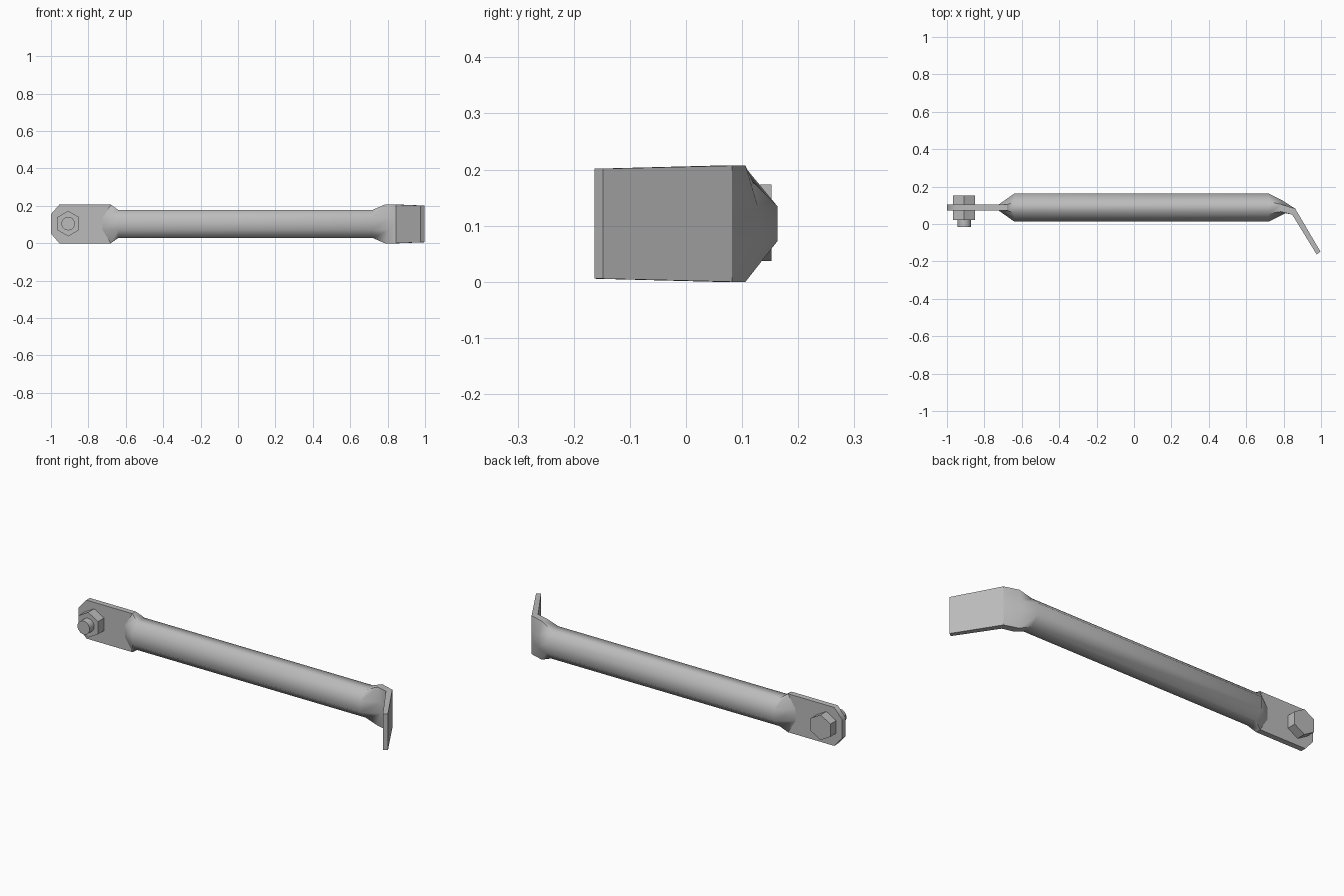
import bpy, bmesh
from math import pi, radians
from mathutils import Matrix, Vector

if "Cube" in bpy.data.objects:
    bpy.data.objects.remove(bpy.data.objects["Cube"], do_unlink=True)

steel = bpy.data.materials.new("grey steel")
steel.use_nodes = True
GREY = (0.5, 0.5, 0.5, 1)
steel.diffuse_color = GREY
steel.node_tree.nodes["Principled BSDF"].inputs["Base Color"].default_value = GREY

MID_Y, MID_Z = 0.088, 0.1035
RADIUS, HALF_SIDE = 0.075, 0.031
TAB_HALF, TAB_HEIGHT = 0.015, 0.1035


def finish(bm, name, angle=50):
    """Make an object, smooth except at steep or already marked edges."""
    bmesh.ops.recalc_face_normals(bm, faces=bm.faces)
    for face in bm.faces:
        face.smooth = True
    for edge in bm.edges:
        if edge.calc_face_angle(0) > radians(angle):
            edge.smooth = False
    mesh = bpy.data.meshes.new(name)
    bm.to_mesh(mesh)
    bm.free()
    mesh.materials.append(steel)
    obj = bpy.data.objects.new(name, mesh)
    bpy.context.collection.objects.link(obj)
    return obj


def ring(front, front_rim, back_rim, back, mid_z=HALF_SIDE, rim_z=TAB_HEIGHT):
    """Eight points around the bar; each argument is (x, y), mirrored in z."""
    upper = [(*front, mid_z), (*front_rim, rim_z), (*back_rim, rim_z), (*back, mid_z)]
    lower = [(x, y, -z) for x, y, z in reversed(upper)]
    return [Vector((x, y, z + MID_Z)) for x, y, z in upper + lower]


def tube_ring(x):
    near, far = MID_Y - RADIUS, MID_Y + RADIUS
    return ring((x, near), (x, MID_Y - HALF_SIDE), (x, MID_Y + HALF_SIDE), (x, far),
                rim_z=RADIUS)


def tab_ring(x_mid, x_rim, **heights):
    near, far = MID_Y - TAB_HALF, MID_Y + TAB_HALF
    return ring((x_mid, near), (x_rim, near), (x_rim, far), (x_mid, far), **heights)


# Octagonal tube pressed flat at both ends, the left end bent forward
rings = [
    tab_ring(-1, -1, rim_z=0.052),
    tab_ring(-0.955, -0.955),
    tab_ring(-0.725, -0.68),
    tube_ring(-0.64),
    tube_ring(0.72),
    ring((0.81, 0.058), (0.785, 0.066), (0.785, 0.106), (0.79, 0.128)),
    ring((0.846, 0.05), (0.846, 0.05), (0.862, 0.082), (0.862, 0.082)),
    ring((0.977, -0.163), (0.977, -0.163), (0.997, -0.148), (0.997, -0.148), rim_z=0.098),
]
bm = bmesh.new()
loops = [[bm.verts.new(p) for p in points] for points in rings]
for a, b in zip(loops, loops[1:]):
    for i in range(8):
        j = (i + 1) % 8
        bm.faces.new((a[i], a[j], b[j], b[i]))
bm.faces.new(loops[0])
bm.faces.new(loops[-1])
# Crisp creases where the tube meets the tab and at the bend
for crease in (loops[2], loops[6]):
    for i in range(8):
        bm.edges.get((crease[i], crease[(i + 1) % 8])).smooth = False
finish(bm, "flattened_tube_bar")


# Bolt through the flat tab
def prism(name, sides, radius, y_front, y_back, angle):
    bm = bmesh.new()
    turn = Matrix.Translation((-0.908, (y_front + y_back) / 2, 0.105)) @ Matrix.Rotation(pi / 2, 4, "X")
    spin = Matrix.Rotation(pi / 2, 4, "Z")
    bmesh.ops.create_cone(bm, cap_ends=True, segments=sides, radius1=radius, radius2=radius,
                          depth=y_back - y_front, matrix=turn @ spin)
    # Orient hexagons so that a corner points straight up
    if sides == 6 and max(v.co.z for v in bm.verts) < 0.105 + radius * 0.95:
        bmesh.ops.rotate(bm, verts=bm.verts, cent=(-0.908, 0, 0.105),
                         matrix=Matrix.Rotation(pi / 6, 3, "Y"))
    finish(bm, name, angle)


prism("bolt_head", 6, 0.068, MID_Y + TAB_HALF, 0.152, 30)
prism("nut", 6, 0.068, 0.022, MID_Y - TAB_HALF, 30)
prism("bolt_shank", 24, 0.036, -0.017, 0.11, 50)
